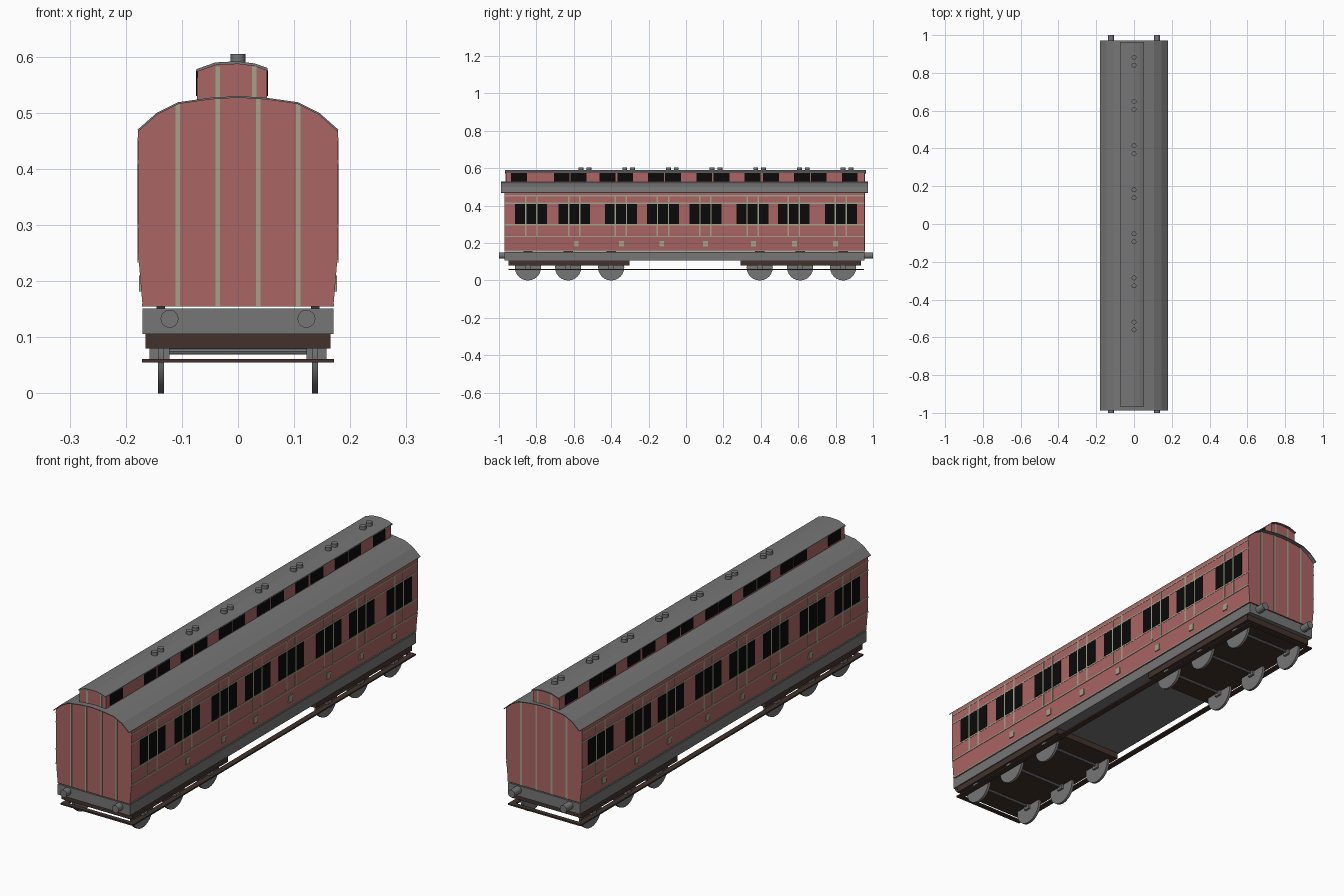
import bpy, bmesh, math
from mathutils import Matrix, Vector

if "Cube" in bpy.data.objects:
    bpy.data.objects.remove(bpy.data.objects["Cube"])


def material(name, rgb):
    m = bpy.data.materials.new(name)
    m.diffuse_color = (*rgb, 1)
    m.use_nodes = True
    m.node_tree.nodes["Principled BSDF"].inputs["Base Color"].default_value = m.diffuse_color
    return m


RED = material("dull_red", (0.41, 0.13, 0.13))
GREY = material("mid_grey", (0.18, 0.18, 0.18))
CREAM = material("olive_cream", (0.37, 0.36, 0.25))
BLACK = material("window_black", (0.003, 0.003, 0.003))
BROWN = material("dark_brown", (0.055, 0.032, 0.025))


def finish(name, bm, mat):
    bmesh.ops.recalc_face_normals(bm, faces=bm.faces)
    me = bpy.data.meshes.new(name)
    bm.to_mesh(me)
    bm.free()
    me.materials.append(mat)
    ob = bpy.data.objects.new(name, me)
    bpy.context.collection.objects.link(ob)
    return ob


def boxes(name, items, mat, mirror=False):
    """Boxes given as (x0, x1, y0, y1, z0, z1), optionally repeated at -x."""
    bm = bmesh.new()
    if mirror:
        items = items + [(-b[1], -b[0], *b[2:]) for b in items]
    for x0, x1, y0, y1, z0, z1 in items:
        mat4 = (Matrix.Translation(((x0 + x1) / 2, (y0 + y1) / 2, (z0 + z1) / 2))
                @ Matrix.Diagonal((x1 - x0, y1 - y0, z1 - z0, 1)))
        bmesh.ops.create_cube(bm, size=1, matrix=mat4)
    return finish(name, bm, mat)


def rods(name, items, radius, axis, mat, sides=16):
    """Cylinders given as (centre, length) along one axis."""
    bm = bmesh.new()
    rot = Vector((0, 0, 1)).rotation_difference(Vector(axis)).to_matrix().to_4x4()
    for c, length in items:
        bmesh.ops.create_cone(bm, cap_ends=True, segments=sides, radius1=radius,
                              radius2=radius, depth=length,
                              matrix=Matrix.Translation(c) @ rot)
    ob = finish(name, bm, mat)
    bpy.context.view_layer.objects.active = ob
    ob.select_set(True)
    bpy.ops.object.shade_smooth_by_angle(angle=math.radians(35))
    ob.select_set(False)


def prism(name, profile, y0, y1, mat):
    """Cross-section in x, z stretched along y."""
    bm = bmesh.new()
    f = bm.faces.new([bm.verts.new((x, y0, z)) for x, z in profile])
    ext = bmesh.ops.extrude_face_region(bm, geom=[f], use_keep_orig=True)
    bmesh.ops.translate(bm, vec=(0, y1 - y0, 0),
                        verts=[v for v in ext["geom"] if isinstance(v, bmesh.types.BMVert)])
    return finish(name, bm, mat)


Y0, Y1 = -0.97, 0.955

# Body and its thin arched roof
arch = [(0.179, 0.47), (0.145, 0.5), (0.107, 0.519), (0.05, 0.527), (0, 0.53)]
arch = arch + [(-x, z) for x, z in arch[-2::-1]]
prism("body", [(-0.178, 0.25), (-0.17, 0.155), (0.17, 0.155), (0.178, 0.25)]
      + [(x * 0.994, z - 0.001) for x, z in arch], Y0, Y1, RED)
prism("roof", arch + [(x * 0.99, z - 0.003) for x, z in arch[::-1]], -0.988, 0.972, GREY)

# Raised roof lantern
lant = [(0.053, 0.58), (0.03, 0.588), (0, 0.592), (-0.04, 0.590), (-0.074, 0.578)]
prism("lantern_wall", [(-0.073, 0.515), (0.052, 0.515)]
      + [(x * 0.98, z - 0.003) for x, z in lant], -0.963, 0.955, RED)
prism("lantern_roof", lant + [(x, z - 0.005) for x, z in lant[::-1]], -0.967, 0.963, GREY)

# Lantern windows
lw = [-0.893, -0.665, -0.575, -0.42, -0.325, -0.16, -0.07, 0.097,
      0.19, 0.355, 0.455, 0.62, 0.71, 0.875]
boxes("lantern_windows",
      [(a, b, y - 0.042, y + 0.042, 0.53, 0.576)
       for y in lw for a, b in ((0.0505, 0.0535), (-0.0745, -0.0715))], BLACK)

# Roof vents in pairs
rods("roof_vents", [((0, -0.54 + 0.2335 * i + d, 0.596), 0.018)
                    for i in range(7) for d in (-0.021, 0.021)], 0.013, (0, 0, 1), GREY, 12)

# Side windows in threes, with upright trim in the gaps
groups = [-0.828, -0.597, -0.348, -0.123, 0.104, 0.356, 0.576, 0.828]
boxes("side_windows", [(0.176, 0.1795, g + d - 0.026, g + d + 0.026, 0.303, 0.408)
                       for g in groups for d in (-0.059, 0, 0.059)], BLACK, True)
boxes("upright_trim", [(0.176, 0.1792, g + d - 0.004, g + d + 0.004, 0.235, 0.452)
                       for g in groups for d in (-0.0295, 0.0295)], CREAM, True)
boxes("long_trim", [(0.1755, 0.179, Y0, Y1, z - 0.003, z + 0.003)
                    for z in (0.453, 0.413, 0.298, 0.236)]
      + [(0.167, 0.1715, Y0, Y1, 0.155, 0.16)], CREAM, True)
boxes("door_badges", [(0.1695, 0.1765, y - 0.013, y + 0.013, 0.182, 0.21)
                      for y in (-0.587, -0.345, -0.13, 0.104, 0.36, 0.58, 0.8)], CREAM, True)

# Upright trim on both ends
ends = ((Y0 - 0.0015, Y0 + 0.001), (Y1 - 0.001, Y1 + 0.0015))
boxes("end_trim", [(x - 0.004, x + 0.004, a, b, 0.155, t) for a, b in ends
                   for x, t in ((0.107, 0.517), (0.036, 0.526))], CREAM, True)
boxes("lantern_end_trim", [(x - 0.004, x + 0.004, a, b, 0.527, 0.583)
                           for x in (-0.036, 0.029)
                           for a, b in ((-0.9645, -0.962), (0.954, 0.9565))], CREAM)

# Underframe and buffers
boxes("underframe", [(-0.17, 0.17, Y0, Y1, 0.106, 0.151)], GREY)
rods("buffers", [((x, y, 0.133), 0.05) for x in (-0.122, 0.122) for y in (-0.975, 0.975)],
     0.016, (0, 1, 0), GREY)

# Bogies, wheels and axles
boxes("bogies", [(-0.165, 0.165, -0.95, -0.303, 0.08, 0.106),
                 (-0.165, 0.165, 0.292, 0.935, 0.08, 0.106)], BROWN)
axles = [-0.845, -0.63, -0.4, 0.394, 0.61, 0.84]
rods("wheels", [((x, y, 0.07), 0.011) for y in axles for x in (-0.137, 0.137)],
     0.07, (1, 0, 0), GREY, 24)
rods("axles", [((0, y, 0.075), 0.26) for y in axles], 0.006, (1, 0, 0), GREY, 8)
boxes("axle_boxes", [(0.122, 0.158, y - 0.014, y + 0.014, 0.06, 0.081) for y in axles],
      GREY, True)
boxes("body_mounts", [(0.13, 0.145, y - 0.025, y + 0.025, 0.15, 0.156) for y in axles],
      BROWN, True)

# Low footboards joined across the ends
boxes("footboards", [(0.147, 0.171, -0.95, 0.953, 0.055, 0.061)], BROWN, True)
boxes("end_boards", [(-0.147, 0.147, -0.95, -0.93, 0.055, 0.061),
                     (-0.147, 0.147, 0.933, 0.953, 0.055, 0.061)], BROWN)
